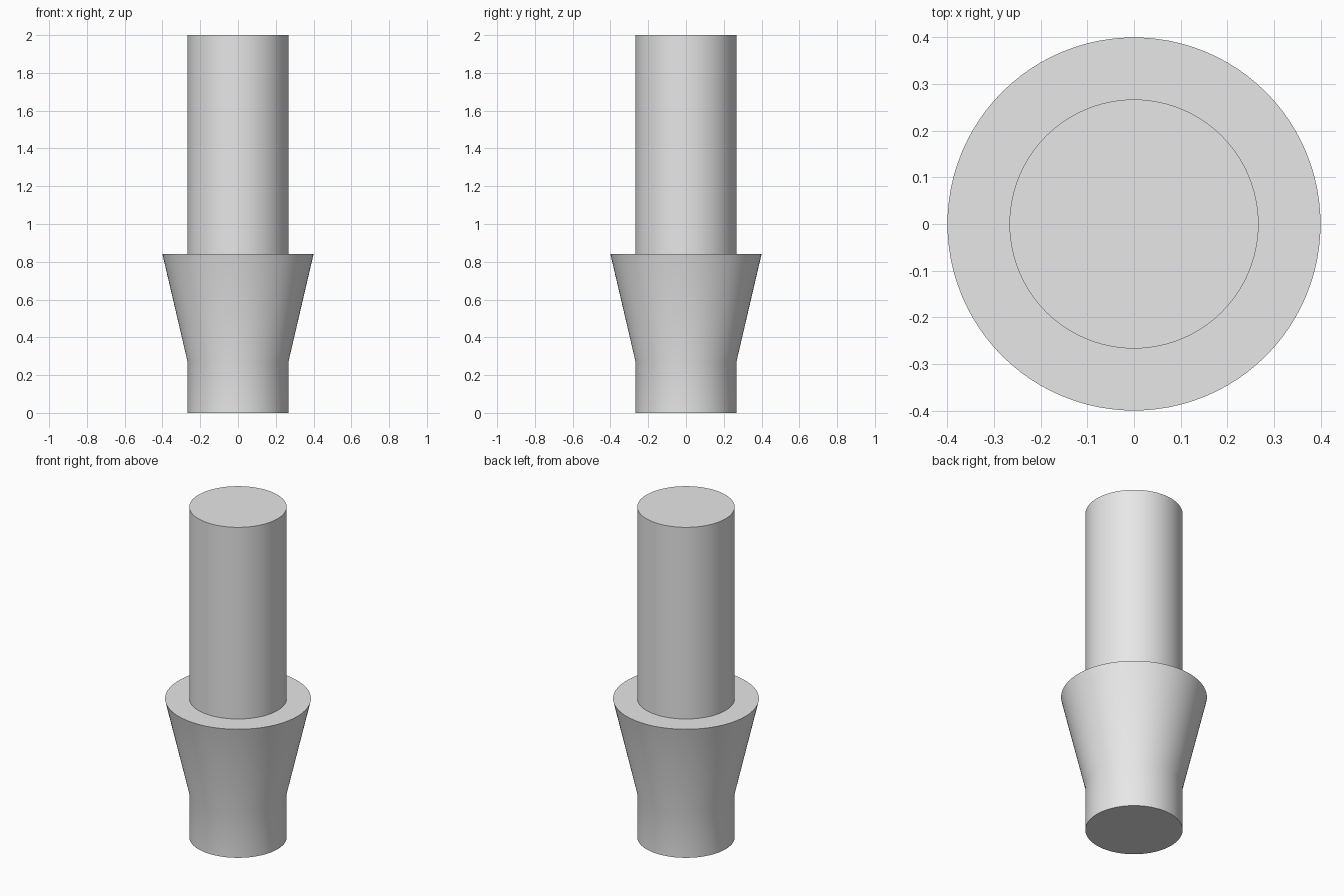
import bpy
import bmesh
import math

SEGMENTS = 96
SHAFT_R = 0.267
COLLAR_R = 0.4

cube = bpy.data.objects.get("Cube")
if cube:
    bpy.data.objects.remove(cube, do_unlink=True)

# Plain grey surface
grey = bpy.data.materials.new("light_grey")
grey.use_nodes = True
colour = (0.8, 0.8, 0.8, 1)
grey.diffuse_color = colour
grey.node_tree.nodes["Principled BSDF"].inputs["Base Color"].default_value = colour


def lathe(name, profile, material):
    """Turn a (radius, height) profile around z and close both ends."""
    bm = bmesh.new()
    rings = []
    for radius, z in profile:
        rings.append([
            bm.verts.new((radius * math.cos(a), radius * math.sin(a), z))
            for a in (math.tau * i / SEGMENTS for i in range(SEGMENTS))
        ])
    for low, high in zip(rings, rings[1:]):
        for i in range(SEGMENTS):
            j = (i + 1) % SEGMENTS
            bm.faces.new((low[i], low[j], high[j], high[i]))
    bm.faces.new(reversed(rings[0]))
    bm.faces.new(rings[-1])
    mesh = bpy.data.meshes.new(name)
    bm.to_mesh(mesh)
    bm.free()
    mesh.materials.append(material)
    obj = bpy.data.objects.new(name, mesh)
    bpy.context.collection.objects.link(obj)
    bpy.ops.object.select_all(action="DESELECT")
    obj.select_set(True)
    bpy.context.view_layer.objects.active = obj
    bpy.ops.object.shade_smooth_by_angle(angle=math.radians(30))
    return obj


# Straight foot, flared collar with a flat shoulder, then the long shaft
lathe("stepped_pin", [
    (SHAFT_R, 0),
    (SHAFT_R, 0.27),
    (COLLAR_R, 0.84),
    (SHAFT_R, 0.84),
    (SHAFT_R, 2),
], grey)
